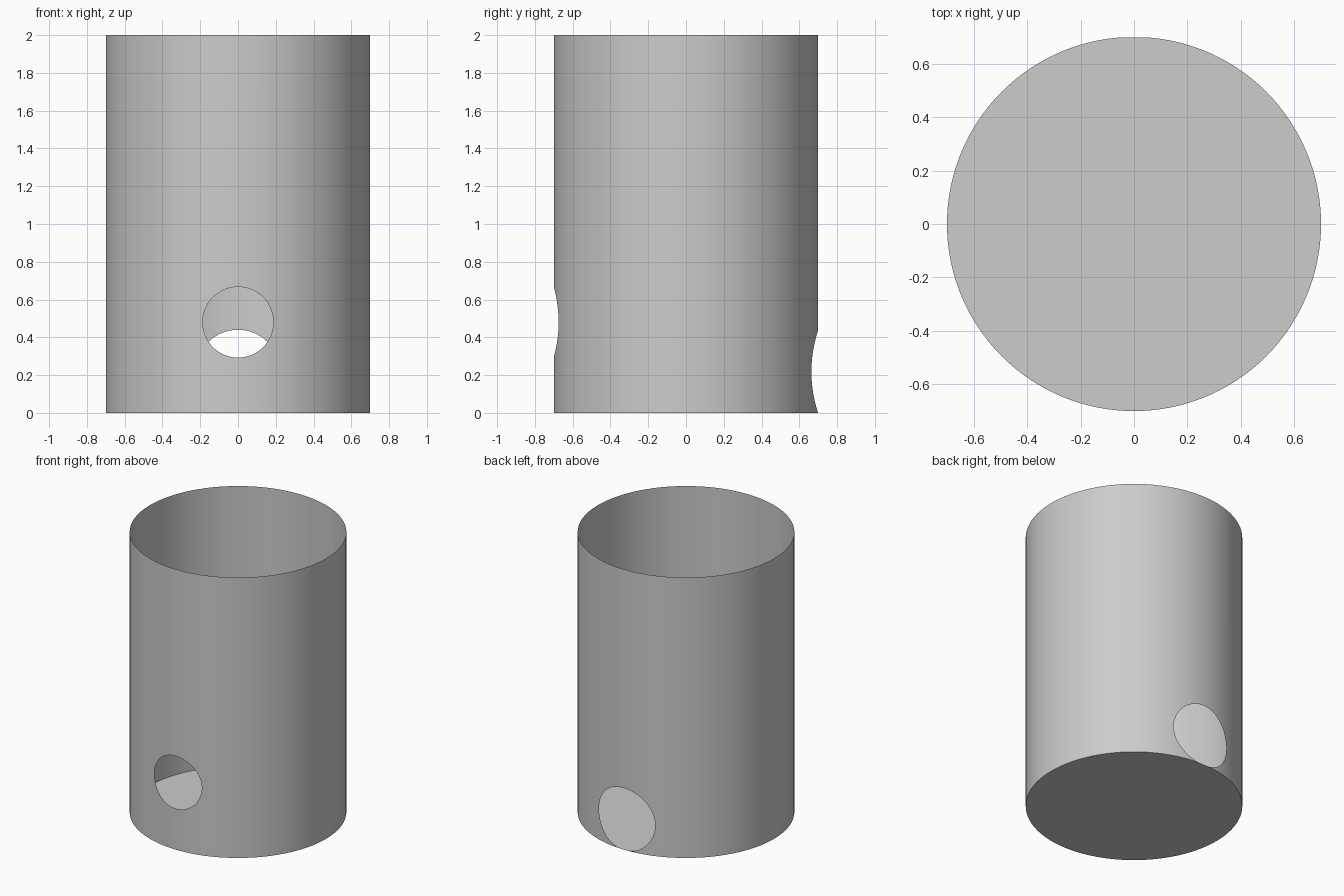
import bpy
import bmesh
from math import sin, cos, asin, sqrt, pi

RADIUS, HEIGHT, SEGMENTS = 0.7, 2.0, 128
FRONT_HOLE = (0.48, 0.187)   # centre height, radius
BACK_HOLE = (0.218, 0.222)
MOUTH = sqrt(BACK_HOLE[1] ** 2 - BACK_HOLE[0] ** 2)   # half width where it meets the floor
NOTCH_DEPTH = 0.2

cube = bpy.data.objects.get("Cube")
if cube:
    bpy.data.objects.remove(cube, do_unlink=True)

grey = bpy.data.materials.new("light grey")
grey.use_nodes = True
colour = (0.604, 0.604, 0.604, 1)
grey.diffuse_color = colour
grey.node_tree.nodes["Principled BSDF"].inputs["Base Color"].default_value = colour


def make_object(name, bm, smooth):
    bmesh.ops.remove_doubles(bm, verts=bm.verts, dist=1e-5)
    for face in bm.faces:
        face.smooth = smooth
    mesh = bpy.data.meshes.new(name)
    bm.to_mesh(mesh)
    bm.free()
    mesh.materials.append(grey)
    obj = bpy.data.objects.new(name, mesh)
    bpy.context.collection.objects.link(obj)
    return obj


def rim(angle, z=0.0):
    return (RADIUS * sin(angle), -RADIUS * cos(angle), z)


def opening(angle):
    """Lower and upper height of the hole at this angle."""
    centre, radius = FRONT_HOLE if cos(angle) > 0 else BACK_HOLE
    inside = radius ** 2 - (RADIUS * sin(angle)) ** 2
    half = sqrt(inside) if inside > 1e-9 else 0.0
    return max(centre - half, 0.0), centre + half


# Column angles: even round the can, finer across each hole
front_span = asin(FRONT_HOLE[1] / RADIUS)
back_span = asin(BACK_HOLE[1] / RADIUS)
mouth_span = asin(MOUTH / RADIUS)
angles = [a for a in (2 * pi * i / SEGMENTS - pi / 2 for i in range(SEGMENTS))
          if abs(a) > front_span + 0.01 and abs(a - pi) > back_span + 0.01]
for i in range(49):
    t = cos(pi * i / 48)
    angles.append(asin(FRONT_HOLE[1] * t / RADIUS))
    angles.append(pi + asin(BACK_HOLE[1] * t / RADIUS))
angles += [pi - mouth_span, pi + mouth_span]
angles.sort()

# Thin wall, open at the top, with the two round holes
bm = bmesh.new()
for a, b in zip(angles, angles[1:] + [angles[0] + 2 * pi]):
    (low_a, high_a), (low_b, high_b) = opening(a), opening(b)
    for bottom_a, top_a, bottom_b, top_b in ((0, low_a, 0, low_b),
                                             (high_a, HEIGHT, high_b, HEIGHT)):
        corners = [rim(a, bottom_a), rim(b, bottom_b)]
        if top_b - bottom_b > 1e-5:
            corners.append(rim(b, top_b))
        if top_a - bottom_a > 1e-5:
            corners.append(rim(a, top_a))
        if len(corners) > 2:
            bm.faces.new([bm.verts.new(c) for c in corners])
make_object("can_wall", bm, True)

# Floor disc with the tapered notch at the back
bm = bmesh.new()
outline = [rim(a) for a in angles if abs(a - pi) >= mouth_span - 1e-6]
after = [p for p in outline if p[1] > 0 and -MOUTH - 1e-5 <= p[0] < 0]
start = outline.index(after[0])
outline = outline[start:] + outline[:start]
tip = outline[0][1] - NOTCH_DEPTH
for i in range(1, 24):
    t = 1 - i / 12
    outline.append((MOUTH * t, tip + NOTCH_DEPTH * t * t, 0))
floor_face = bm.faces.new([bm.verts.new(p) for p in outline])
bmesh.ops.triangulate(bm, faces=[floor_face])
make_object("can_floor", bm, False)
